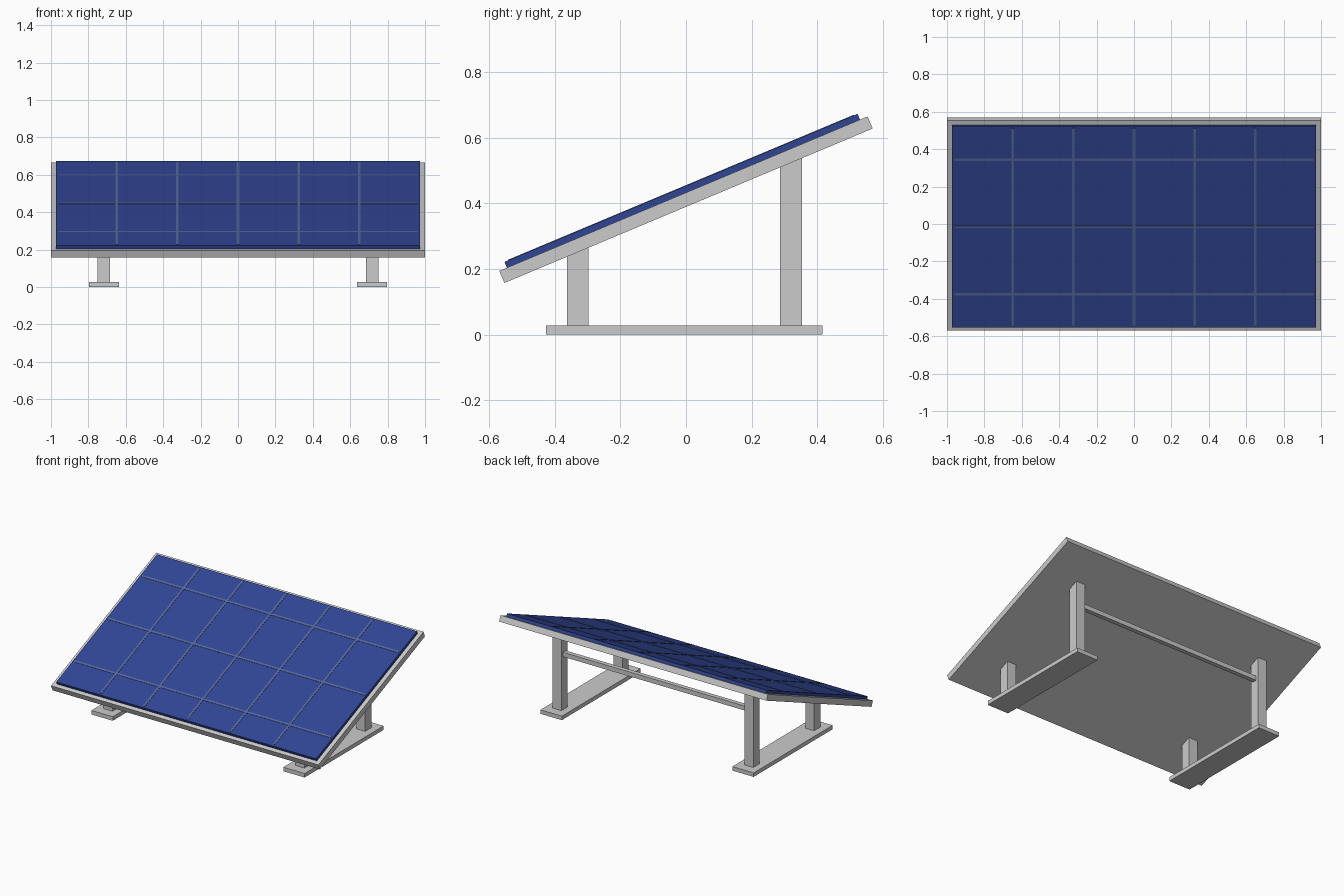
import bpy, math
from mathutils import Matrix

if "Cube" in bpy.data.objects:
    bpy.data.objects.remove(bpy.data.objects["Cube"])

TILT = Matrix.Translation((0, 0, 0.411)) @ Matrix.Rotation(math.radians(22.75), 4, 'X')


def material(name, color):
    m = bpy.data.materials.new(name)
    m.diffuse_color = color
    m.use_nodes = True
    m.node_tree.nodes["Principled BSDF"].inputs["Base Color"].default_value = m.diffuse_color
    return m


def box(name, x, y, z, mat=None, tilted=False):
    """Box from (min, max) ranges; tilted boxes live in the panel plane."""
    bpy.ops.mesh.primitive_cube_add(size=1)
    ob = bpy.context.object
    ob.name = name
    size = [r[1] - r[0] for r in (x, y, z)]
    mid = [(r[0] + r[1]) / 2 for r in (x, y, z)]
    ob.data.transform(Matrix.Translation(mid) @ Matrix.Diagonal((*size, 1)))
    if tilted:
        ob.matrix_world = TILT
    if mat:
        ob.data.materials.append(mat)
    return ob


def span(c, w):
    return (c - w / 2, c + w / 2)


blue = material("cell_blue", (0.03, 0.06, 0.3, 1))
pale = material("grid_blue", (0.09, 0.14, 0.33, 1))

# tilted panel: backing frame and raised cell slab
box("panel_frame", (-1, 1), span(0, 1.217), (-0.02, 0.02), tilted=True)
box("cell_slab", (-0.972, 0.972), span(0, 1.167), (0.01, 0.039), blue, True)

# thin grid strips on the cells
for i in range(-2, 3):
    box("grid_strip_long", span(i * 0.324, 0.014), span(0, 1.143), (0.035, 0.041), pale, True)
for j in (-1, 0, 1):
    box("grid_strip_cross", span(0, 1.92), span(j * 0.39, 0.014), (0.035, 0.041), pale, True)

# feet and posts on both sides
for side, s in (("left", -1), ("right", 1)):
    x = s * 0.7175
    box(side + "_foot", span(x, 0.16), (-0.427, 0.416), (0, 0.027))
    box(side + "_front_post", span(x, 0.066), span(-0.33, 0.066), (0.02, 0.273))
    box(side + "_rear_post", span(x, 0.066), span(0.32, 0.066), (0.02, 0.545))

# brace between the rear posts
box("rear_brace", span(0, 1.42), span(0.32, 0.03), span(0.4, 0.03))
